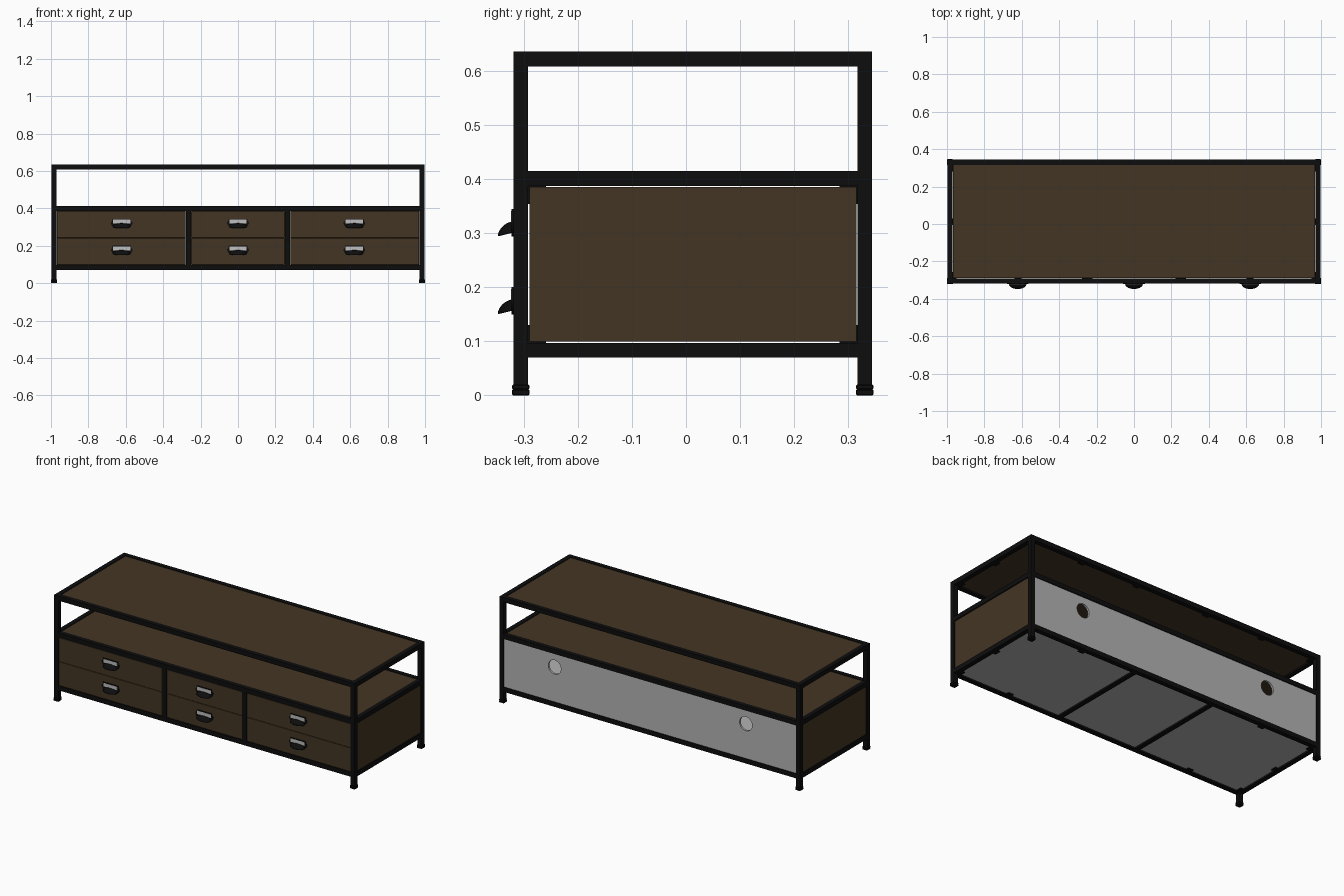
import bpy, bmesh, math

if "Cube" in bpy.data.objects:
    bpy.data.objects.remove(bpy.data.objects["Cube"])

def material(name, rgb):
    m = bpy.data.materials.new(name)
    m.diffuse_color = (*rgb, 1)
    m.use_nodes = True
    m.node_tree.nodes["Principled BSDF"].inputs["Base Color"].default_value = m.diffuse_color
    return m

BLACK = material("black metal", (0.004, 0.004, 0.004))
WOOD = material("dark wood", (0.057, 0.036, 0.017))
GREY = material("grey board", (0.45, 0.45, 0.45))
LABEL = material("label card", (0.52, 0.52, 0.52))

def finish(name, data, mat):
    ob = bpy.data.objects.new(name, data)
    bpy.context.collection.objects.link(ob)
    data.materials.append(mat)
    return ob

def box(name, x, y, z, mat, bevel=0):
    """Box from (min, max) ranges on each axis."""
    bm = bmesh.new()
    bmesh.ops.create_cube(bm, size=1)
    for v in bm.verts:
        v.co = [r[0] + (c + 0.5) * (r[1] - r[0]) for r, c in zip((x, y, z), v.co)]
    if bevel:
        bmesh.ops.bevel(bm, geom=bm.edges[:], offset=bevel, segments=1, affect='EDGES')
    me = bpy.data.meshes.new(name)
    bm.to_mesh(me)
    bm.free()
    return finish(name, me, mat)

def cutout(name, outlines, y, depth, mat):
    """Upright plate from x-z outlines; inner outlines become holes."""
    cu = bpy.data.curves.new(name, 'CURVE')
    cu.dimensions = '2D'
    cu.fill_mode = 'BOTH'
    cu.extrude = depth / 2
    for pts in outlines:
        sp = cu.splines.new('POLY')
        sp.points.add(len(pts) - 1)
        for p, (px, pz) in zip(sp.points, pts):
            p.co = (px, pz, 0, 1)
        sp.use_cyclic_u = True
    ob = finish(name, cu, mat)
    ob.rotation_euler.x = math.pi / 2
    ob.location.y = y
    return ob

# main measurements
T = 0.0275
X, YF, YB = 0.9975, -0.319, 0.344
IX, IF, IB = X - T, YF + T, YB - T
YM = (YF + YB) / 2
LEVELS = {"top": 0.6075, "middle": 0.3865, "bottom": 0.0695}
G = 0.002
DIV = 0.265

# legs and feet
for sx, side in ((-1, "left"), (1, "right")):
    xr = sorted((sx * X, sx * IX))
    for yr, end in (((YF, IF), "front"), ((IB, YB), "back")):
        box(f"{side}_{end}_leg", xr, yr, (0.01, 0.635), BLACK)
        e = 0.0025
        fx, fy = (xr[0] - e, xr[1] + e), (yr[0] - e, yr[1] + e)
        box(f"{side}_{end}_foot", fx, fy, (0, 0.011), BLACK, 0.002)
        box(f"{side}_{end}_foot_collar", fx, fy, (0.011, 0.02), BLACK, 0.002)

# rails at three levels
for lv, z in LEVELS.items():
    zr = (z, z + T)
    box(f"{lv}_front_rail", (-IX, IX), (YF, IF), zr, BLACK)
    box(f"{lv}_back_rail", (-IX, IX), (IB, YB), zr, BLACK)
    for sx, side in ((-1, "left"), (1, "right")):
        box(f"{lv}_{side}_rail", sorted((sx * X, sx * IX)), (IF, IB), zr, BLACK)

# front dividers and floor crossbars
for sx, side in ((-1, "left"), (1, "right")):
    xr = (sx * DIV - T / 2, sx * DIV + T / 2)
    box(f"{side}_divider", xr, (YF, IF), (0.097, 0.3865), BLACK)
    box(f"{side}_floor_crossbar", xr, (IF, IB), (0.0695, 0.097), BLACK)

# wooden top and middle shelf, three grey floor boards
for lv in ("top", "middle"):
    z = LEVELS[lv]
    box(f"{lv}_board", (-IX + G, IX - G), (IF + G, IB - G), (z + 0.008, z + T - 0.002), WOOD)
for name, a, b in (("left", -IX, -DIV - T / 2), ("centre", -DIV + T / 2, DIV - T / 2),
                   ("right", DIV + T / 2, IX)):
    box(f"{name}_floor_board", (a + G, b - G), (IF + G, IB - G), (0.077, 0.095), GREY)

# support tabs below every board
for lv, z in LEVELS.items():
    zr = (z + 0.003, z + 0.0078)
    xs = [-0.62, 0.62] + ([-0.24, 0.24] if lv != "bottom" else [])
    for x in xs:
        box(f"{lv}_front_tab", (x - 0.018, x + 0.018), (IF, IF + 0.02), zr, BLACK)
        box(f"{lv}_back_tab", (x - 0.018, x + 0.018), (IB - 0.02, IB), zr, BLACK)
    for sx in (-1, 1):
        xr = sorted((sx * IX, sx * (IX - 0.02)))
        for y in (IF + 0.018, YM, IB - 0.018):
            box(f"{lv}_side_tab", xr, (y - 0.018, y + 0.018), zr, BLACK)

# side panels with corner brackets behind them
for sx, side in ((-1, "left"), (1, "right")):
    box(f"{side}_side_panel", sorted((sx * 0.976, sx * 0.993)), (IF + G, IB - G),
        (0.097 + G, 0.3865 - G), WOOD)
    for yr in ((IF, IF + 0.033), (IB - 0.033, IB)):
        for zr in ((0.097, 0.13), (0.3535, 0.3865)):
            box(f"{side}_corner_bracket", sorted((sx * 0.971, sx * 0.9755)), yr, zr, BLACK)

# grey back panel with two cable holes
def circle(cx, cz, r, n=32):
    return [(cx + r * math.cos(2 * math.pi * i / n), cz + r * math.sin(2 * math.pi * i / n))
            for i in range(n)]

rect = [(-IX, 0.097), (IX, 0.097), (IX, 0.3865), (-IX, 0.3865)]
cutout("back_panel", [rect, circle(-0.635, 0.305, 0.042), circle(0.635, 0.305, 0.042)],
       0.333, 0.012, GREY)

# cup handle: back plate, label card and hollow cup
def handle(name, x, z):
    half = [(0.05, 0.051), (0.051, 0.038), (0.058, 0.033), (0.058, 0.026),
            (0.051, 0.012), (0.04, 0.003), (0.03, 0)]
    pts = half + [(-a, b) for a, b in reversed(half)]
    cutout(name + "_plate", [[(x + a, z + b) for a, b in pts]], -0.3195, 0.005, BLACK)
    box(name + "_label", (x - 0.046, x + 0.046), (-0.3232, -0.3215), (z + 0.026, z + 0.047), LABEL)
    bm = bmesh.new()
    nu, nv = 20, 7
    rows = []
    for j in range(nv + 1):
        v = math.pi / 2 * j / nv
        rows.append([bm.verts.new((
            x + 0.046 * math.cos(math.pi * i / nu) * math.cos(v),
            -0.3215 - 0.025 * math.sin(math.pi * i / nu) * math.cos(v),
            z + 0.007 + 0.02 * math.sin(v) - 0.006 * math.sin(math.pi * i / nu) * math.cos(v)))
            for i in range(nu + 1)])
    for a, b in zip(rows, rows[1:]):
        for i in range(nu):
            bm.faces.new((a[i], b[i], b[i + 1], a[i + 1]))
    bmesh.ops.remove_doubles(bm, verts=bm.verts[:], dist=1e-5)
    bmesh.ops.recalc_face_normals(bm, faces=bm.faces[:])
    for f in bm.faces:
        f.smooth = True
    me = bpy.data.meshes.new(name + "_cup")
    bm.to_mesh(me)
    bm.free()
    ob = finish(name + "_cup", me, BLACK)
    sol = ob.modifiers.new("thickness", 'SOLIDIFY')
    sol.thickness = 0.002
    sol.offset = 0

# six drawer fronts, two per bay
for bay, a, b, hx in (("left", -IX, -DIV - T / 2, -0.622), ("centre", -DIV + T / 2, DIV - T / 2, 0),
                      ("right", DIV + T / 2, IX, 0.622)):
    for row, z in (("lower", 0.098), ("upper", 0.2418)):
        box(f"{bay}_{row}_drawer_front", (a + 0.001, b - 0.001), (-0.317, -0.297),
            (z, z + 0.1438), WOOD, 0.0015)
        handle(f"{bay}_{row}_handle", hx, z + 0.0515)
